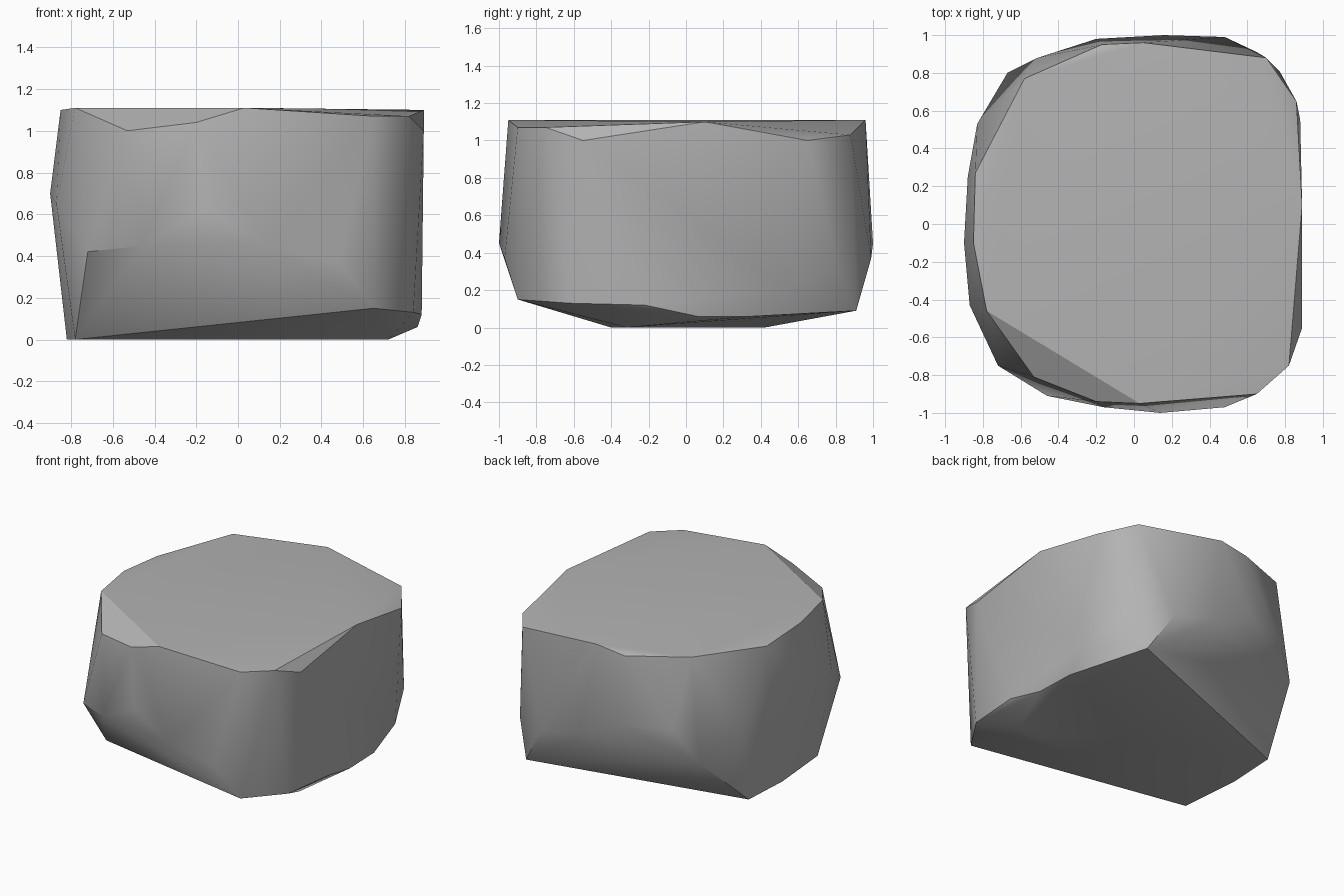
import bpy
import bmesh
import math

# Remove the default cube only
default_cube = bpy.data.objects.get("Cube")
if default_cube:
    bpy.data.objects.remove(default_cube, do_unlink=True)


def make_material(name, red, green, blue):
    """One flat, rough colour."""
    colour = (red, green, blue, 1)
    material = bpy.data.materials.new(name)
    material.use_nodes = True
    material.diffuse_color = colour
    shader = material.node_tree.nodes["Principled BSDF"]
    shader.inputs["Base Color"].default_value = colour
    shader.inputs["Roughness"].default_value = 1
    return material


def make_hull(name, corner_groups, material):
    """Wrap a tight convex skin around all corners and shade it."""
    bm = bmesh.new()
    for group in corner_groups:
        for corner in group:
            bm.verts.new(corner)
    result = bmesh.ops.convex_hull(bm, input=list(bm.verts))
    unused = {item for key in ("geom_interior", "geom_unused")
              for item in result[key] if isinstance(item, bmesh.types.BMVert)}
    bmesh.ops.delete(bm, geom=list(unused), context="VERTS")
    # Merge nearly coplanar triangles into clean facets
    bmesh.ops.dissolve_limit(bm, angle_limit=math.radians(1),
                             verts=list(bm.verts), edges=list(bm.edges))
    bmesh.ops.recalc_face_normals(bm, faces=list(bm.faces))

    mesh = bpy.data.meshes.new(name)
    bm.to_mesh(mesh)
    bm.free()
    mesh.materials.append(material)
    stone = bpy.data.objects.new(name, mesh)
    bpy.context.collection.objects.link(stone)

    # Smooth rounded sides, crisp chipped edges
    bpy.ops.object.select_all(action="DESELECT")
    stone.select_set(True)
    bpy.context.view_layer.objects.active = stone
    bpy.ops.object.shade_smooth_by_angle(angle=math.radians(30))
    return stone


# Flat resting face
base = [
    (-.78, -.4, 0), (-.82, .06, 0), (-.8, .42, 0), (.72, -.32, 0),
]

# Rising lower rim, with the low chips on either side
lower_rim = [
    (.65, -.9, .15), (.84, -.62, .13), (.88, -.22, .12),
    (.86, .06, .06), (.85, .35, .06), (.88, .55, .2),
    (.77, .81, .33), (.65, .91, .09),
    (-.67, .8, .37), (-.72, -.75, .42), (-.46, -.91, .45),
]

# Widest girth of the front, back and right-hand walls
girth = [
    (.48, -.97, .37), (.14, -1, .45), (-.16, -.97, .62),
    (.48, .99, .37), (.16, 1, .45), (-.2, .98, .6), (-.51, .88, .6),
    (-.87, -.43, .65), (-.9, -.1, .7), (-.88, .25, .7), (-.83, .53, .6),
]

# Nearly level top with chipped corners
top_rim = [
    (.03, -.95, 1.11), (.65, -.9, 1.07), (.82, -.75, 1.07),
    (.89, -.55, 1), (.89, -.2, 1.04), (.89, .1, 1.1),
    (.86, .65, 1), (.7, .88, 1.03), (.05, .96, 1.11),
    (-.17, .95, 1.08), (-.58, .77, 1.11), (-.84, .27, 1.07),
    (-.85, -.1, 1.1), (-.78, -.46, 1.11),
    (-.53, -.81, 1), (-.2, -.94, 1.04),
]

stone_grey = make_material("stone grey", .45, .45, .45)
make_hull("boulder", [base, lower_rim, girth, top_rim], stone_grey)
